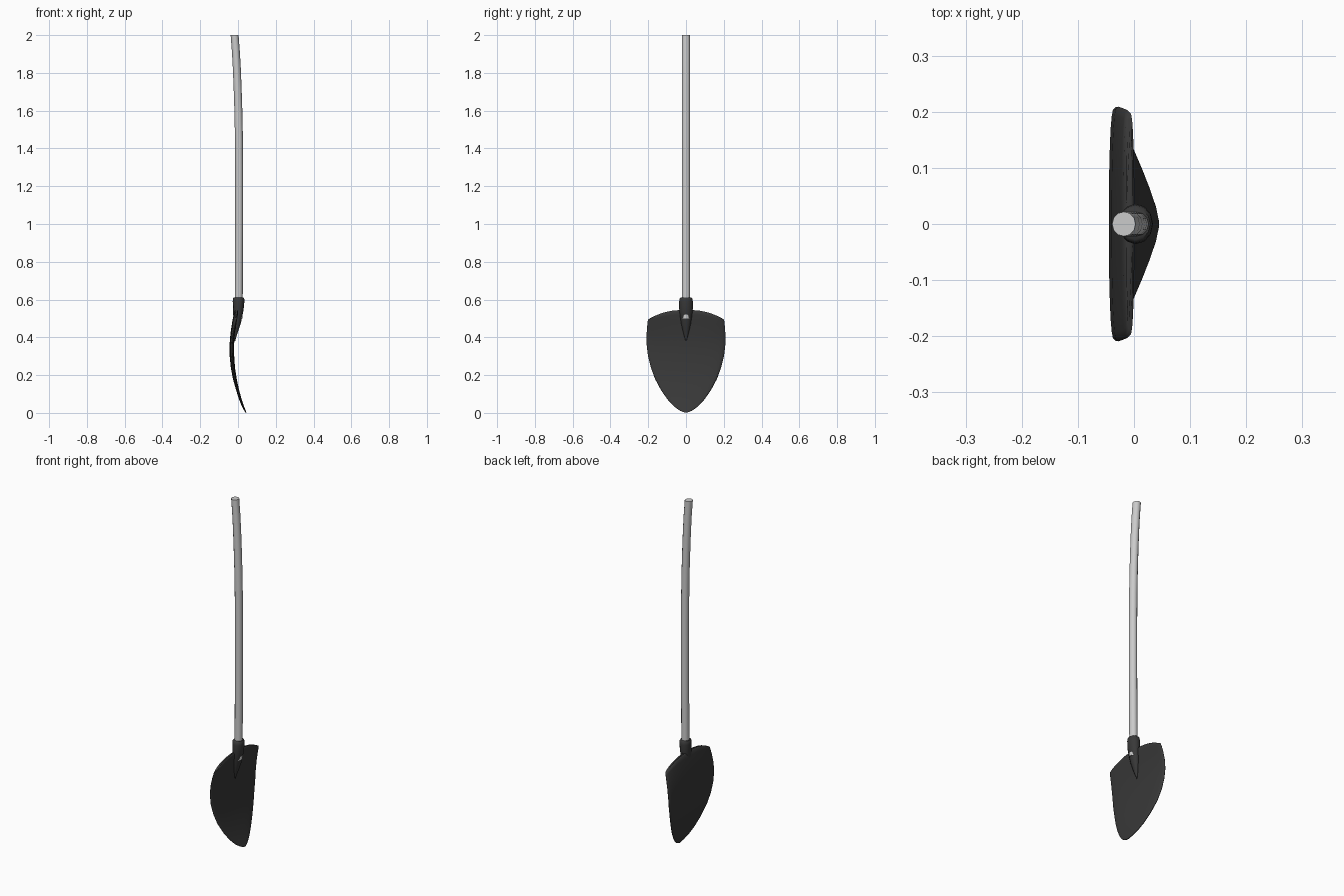
import bpy, bmesh, math

if "Cube" in bpy.data.objects:
    bpy.data.objects.remove(bpy.data.objects["Cube"])

dark = bpy.data.materials.new("dark_metal")
dark.diffuse_color = (0.04, 0.04, 0.04, 1)
dark.use_nodes = True
dark.node_tree.nodes["Principled BSDF"].inputs["Base Color"].default_value = dark.diffuse_color


def loft(name, rings, mat=None, angle=50):
    """Skin a list of closed point rings and cap both ends."""
    bm = bmesh.new()
    rows = [[bm.verts.new(p) for p in ring] for ring in rings]
    n = len(rows[0])
    for a, b in zip(rows, rows[1:]):
        for i in range(n):
            j = (i + 1) % n
            bm.faces.new((a[i], a[j], b[j], b[i]))
    bm.faces.new(rows[0][::-1])
    bm.faces.new(rows[-1])
    bmesh.ops.recalc_face_normals(bm, faces=bm.faces)
    me = bpy.data.meshes.new(name)
    bm.to_mesh(me)
    bm.free()
    ob = bpy.data.objects.new(name, me)
    bpy.context.collection.objects.link(ob)
    if mat:
        me.materials.append(mat)
    bpy.ops.object.select_all(action='DESELECT')
    ob.select_set(True)
    bpy.context.view_layer.objects.active = ob
    bpy.ops.object.shade_smooth_by_angle(angle=math.radians(angle))
    return ob


def oval(z, cx, rx, ry, n=12):
    return [(cx + rx * math.cos(2 * math.pi * i / n),
             ry * math.sin(2 * math.pi * i / n), z) for i in range(n)]


# handle: gently bent round pole
pole = [(0.5, .004), (0.6, .004), (1.0, .006), (1.3, .006), (1.45, .005),
        (1.6, .002), (1.72, -.002), (1.82, -.006), (1.91, -.011), (2.0, -.018)]
loft("handle", [oval(z, x, .021, .022) for z, x in pole])

# socket: tapers to a point on the blade face
socket = [(.38, -.018, .003, .002), (.40, -.016, .006, .008),
          (.43, -.011, .011, .016), (.47, -.006, .020, .025),
          (.51, -.001, .024, .031), (.55, .002, .028, .036),
          (.59, .003, .031, .036), (.605, .003, .030, .034),
          (.611, .003, .026, .028)]
loft("socket", [oval(*s) for s in socket], dark)


# blade: rows of z, half width, centre x, half thickness
blade = [(.002, .008, .042, .003), (.012, .033, .037, .004),
         (.035, .064, .026, .006), (.07, .097, .013, .007),
         (.12, .132, -.002, .008), (.18, .164, -.017, .010),
         (.24, .186, -.027, .011), (.30, .201, -.032, .012),
         (.36, .208, -.033, .012), (.42, .209, -.028, .012),
         (.48, .206, -.019, .012), (.52, .203, -.012, .011),
         (.538, .200, -.009, .010), (.545, .190, -.008, .005)]


def blade_ring(z, w, cx, h, n=32):
    ring = []
    droop = max(0, (z - .3) / .245) ** 2 * .045   # arched top edge
    for i in range(n):
        a = 2 * math.pi * i / n
        u, s = math.cos(a), math.sin(a)
        dx = math.copysign(abs(s) ** .6, s) * h
        ring.append((cx + dx, w * u, z - droop * abs(u) ** 2.5))
    return ring


loft("blade", [blade_ring(*b) for b in blade], dark, 75)
